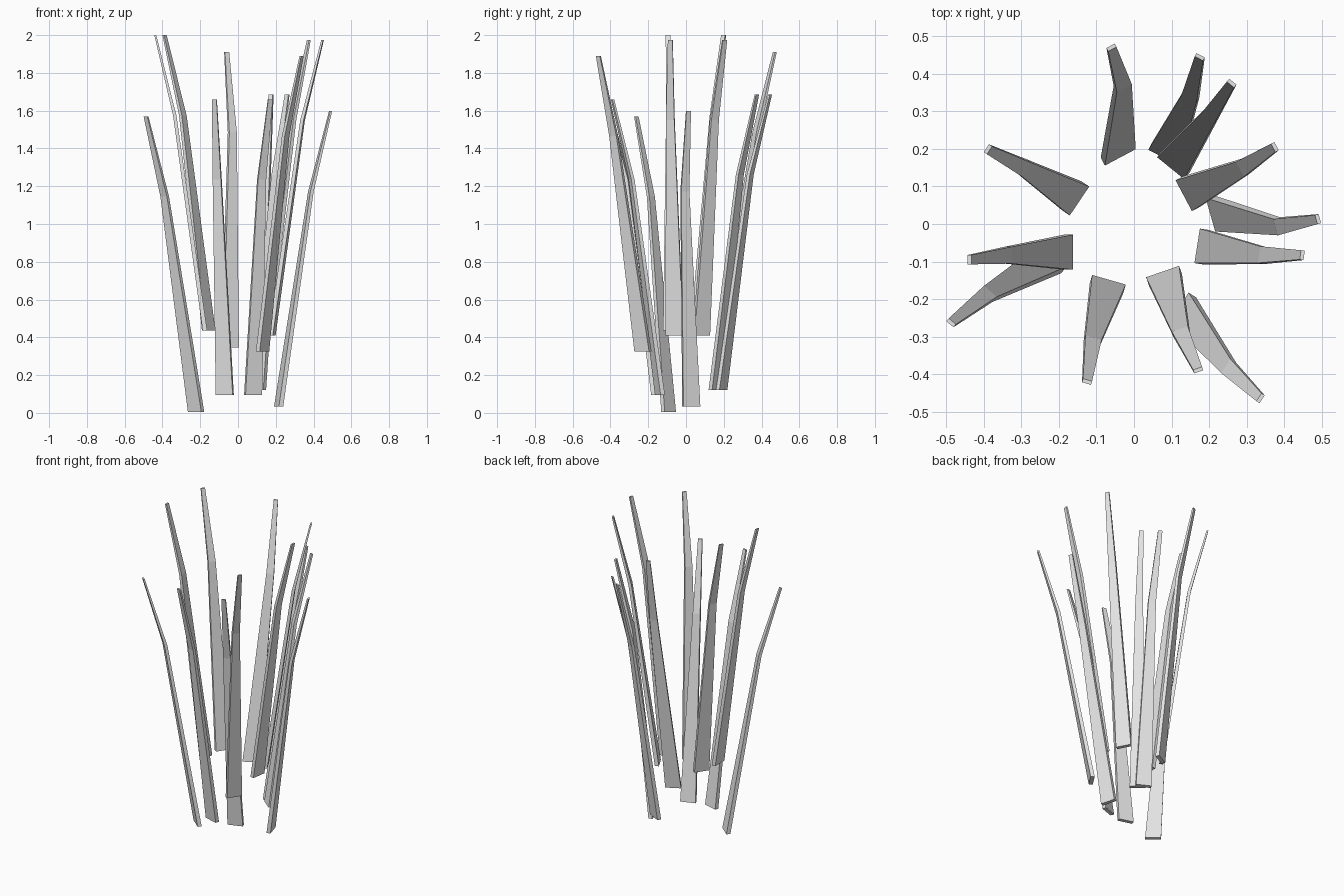
import bpy
from math import radians
from mathutils import Matrix, Vector

cube = bpy.data.objects.get("Cube")
if cube:
    bpy.data.objects.remove(cube, do_unlink=True)

material = bpy.data.materials.new("pale_grey")
material.use_nodes = True
grey = (0.8, 0.8, 0.8, 1)
material.diffuse_color = grey
material.node_tree.nodes["Principled BSDF"].inputs["Base Color"].default_value = grey

BLADE_HEIGHT = 1.565
BEND_HEIGHT = 1.14
# Width and thickness at the root, bend and tip
SECTIONS = [(0.093, 0.024), (0.045, 0.018), (0.025, 0.01)]


def make_blade(name, lift, facing, root, bend, tip):
    """Tapered four-sided blade that leans out and bends once."""
    turn = Matrix.Rotation(radians(facing), 3, "Z")
    levels = (lift, lift + BEND_HEIGHT, lift + BLADE_HEIGHT)
    verts = []
    for (x, y), z, (width, depth) in zip((root, bend, tip), levels, SECTIONS):
        for out, side in ((-1, -1), (1, -1), (1, 1), (-1, 1)):
            offset = turn @ Vector((out * depth / 2, side * width / 2, 0))
            verts.append(Vector((x, y, z)) + offset)
    faces = [(3, 2, 1, 0), (8, 9, 10, 11)]
    for ring in (0, 4):
        for i in range(4):
            j = (i + 1) % 4
            faces.append((ring + i, ring + j, ring + j + 4, ring + i + 4))
    mesh = bpy.data.meshes.new(name)
    mesh.from_pydata(verts, [], faces)
    mesh.materials.append(material)
    blade = bpy.data.objects.new(name, mesh)
    bpy.context.collection.objects.link(blade)


# Each blade: lift, facing angle, then plan position of root, bend and tip
blades = {
    "back": (0.345, 118, (-0.042, 0.188), (-0.03, 0.37), (-0.06, 0.47)),
    "back_left": (0.12, 63, (0.085, 0.187), (0.15, 0.34), (0.175, 0.445)),
    "back_left_outer": (0.12, 51, (0.105, 0.158), (0.2, 0.285), (0.26, 0.375)),
    "left_rear": (0.41, 28, (0.143, 0.081), (0.29, 0.15), (0.375, 0.205)),
    "left": (0.033, 16, (0.215, 0.028), (0.386, -0.006), (0.49, 0.013)),
    "left_front": (0.41, -9, (0.18, -0.06), (0.342, -0.083), (0.448, -0.083)),
    "front_left_outer": (0.325, -33, (0.13, -0.228), (0.252, -0.383), (0.337, -0.464)),
    "front_left": (0.095, -71, (0.08, -0.138), (0.125, -0.288), (0.171, -0.389)),
    "front_right": (0.095, 254, (-0.07, -0.16), (-0.11, -0.31), (-0.125, -0.42)),
    "right_front_outer": (0.005, 230, (-0.222, -0.092), (-0.388, -0.186), (-0.487, -0.263)),
    "right_front": (0.435, 180, (-0.175, -0.075), (-0.335, -0.083), (-0.438, -0.095)),
    "right_rear": (0.435, 146, (-0.155, 0.068), (-0.292, 0.149), (-0.389, 0.199)),
}
for place, shape in blades.items():
    make_blade("grass_blade_" + place, *shape)
